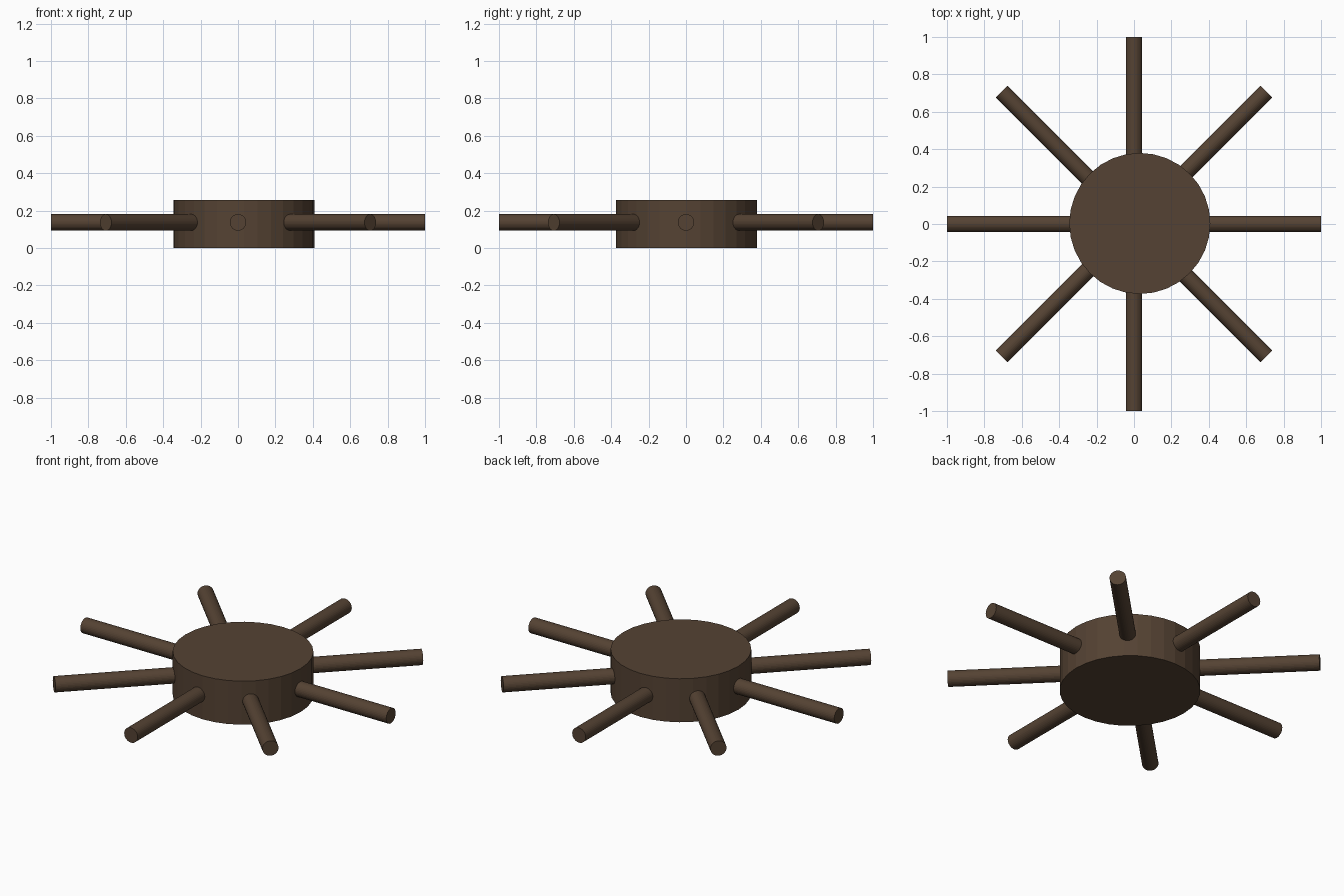
import bpy
from math import cos, sin, pi

if "Cube" in bpy.data.objects:
    bpy.data.objects.remove(bpy.data.objects["Cube"])

wood = bpy.data.materials.new("dark_wood")
wood.diffuse_color = (0.09, 0.055, 0.033, 1)
wood.use_nodes = True
wood.node_tree.nodes["Principled BSDF"].inputs["Base Color"].default_value = wood.diffuse_color


def cylinder(name, radius, depth, location, rotation=(0, 0, 0)):
    bpy.ops.mesh.primitive_cylinder_add(
        vertices=32, radius=radius, depth=depth, location=location, rotation=rotation)
    obj = bpy.context.object
    obj.name = name
    obj.data.materials.append(wood)
    return obj


# Round hub, slightly off centre
HUB_HEIGHT = 0.257
cylinder("hub", 0.377, HUB_HEIGHT, (0.031, 0.003, HUB_HEIGHT / 2))

# Eight spokes radiating from inside the hub
INNER, OUTER, SPOKE_Z = 0.25, 1.0, 0.137
for i in range(8):
    a = i * pi / 4
    mid = (INNER + OUTER) / 2
    cylinder(f"spoke_{i + 1}", 0.044, OUTER - INNER,
             (mid * cos(a), mid * sin(a), SPOKE_Z), (0, pi / 2, a))
